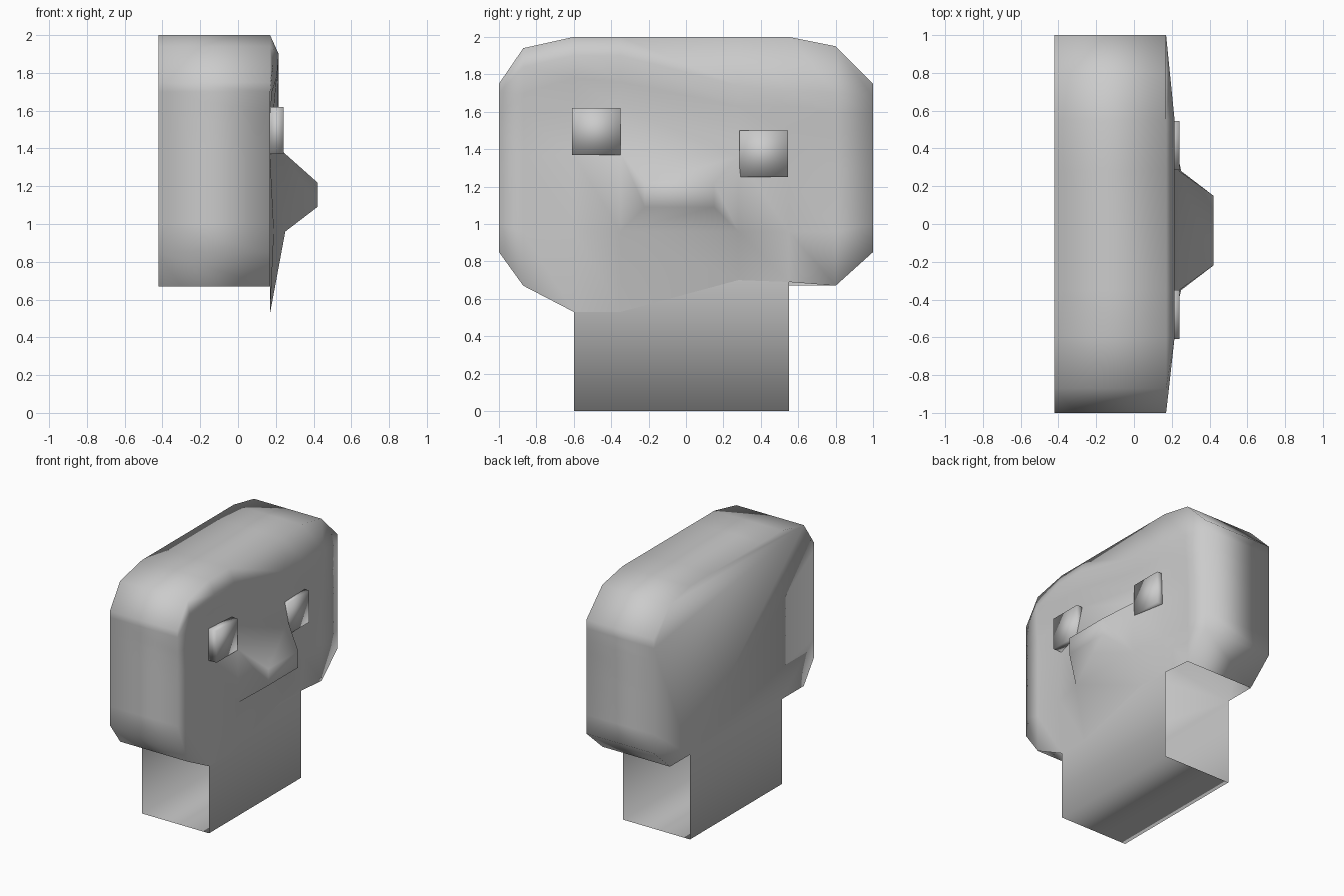
import bpy
import bmesh

old = bpy.data.objects.get("Cube")
if old:
    bpy.data.objects.remove(old, do_unlink=True)

BACK, FRONT = -0.42, 0.17

clay = bpy.data.materials.new("plain_grey")
clay.use_nodes = True
grey = (0.6, 0.6, 0.6, 1)
clay.diffuse_color = grey
clay.node_tree.nodes["Principled BSDF"].inputs["Base Color"].default_value = grey


def finish(name, bm):
    """Turn a bmesh into a smooth shaded object."""
    mesh = bpy.data.meshes.new(name)
    bm.to_mesh(mesh)
    bm.free()
    mesh.materials.append(clay)
    mesh.shade_smooth()
    obj = bpy.data.objects.new(name, mesh)
    bpy.context.collection.objects.link(obj)
    return obj


def skin(bm, first, second):
    """Fill quads between two equally long strips of vertices."""
    return [bm.faces.new((first[i], second[i], second[i + 1], first[i + 1]))
            for i in range(len(first) - 1)]


# Head: a relief sheet for the face, made of rows from crown to jaw
columns = [-1, -0.87, -0.6, -0.35, 0.28, 0.55, 0.8, 1]
flat = [0] * len(columns)
rows = [  # heights, then how far each point stands out
    ([1.75, 1.94, 2, 2, 2, 2, 1.95, 1.75], flat),                      # crown
    ([1.7, 1.84, 1.9, 1.9, 1.74, 1.71, 1.7, 1.68],
     [0, .015, .045, .045, .045, .045, .02, 0]),                       # brow top
    ([1.58, 1.7, 1.78, 1.76, 1.63, 1.63, 1.6, 1.58],
     [0, .01, .035, .04, .045, .045, .02, 0]),                         # brow edge
    ([1.5, 1.58, 1.62, 1.62, 1.5, 1.5, 1.5, 1.5],
     [0, 0, 0, .02, .04, .03, .01, 0]),                                # eye top
    ([1.3, 1.36, 1.37, 1.38, 1.36, 1.25, 1.3, 1.3],
     [0, 0, 0, .07, .07, .02, 0, 0]),                                  # nose top
    ([1, .96, .96, .96, .96, .96, .96, 1],
     [0, 0, .02, .08, .08, .02, 0, 0]),                                # nose base
    ([.85, .67, .53, .53, .7, .69, .67, .85], flat),                   # jaw
]
bm = bmesh.new()
grid = [[bm.verts.new((FRONT + out, y, z)) for y, z, out in zip(columns, heights, outs)]
        for heights, outs in rows]
strips = [skin(bm, upper, lower) for upper, lower in zip(grid, grid[1:])]

# Nose: the middle quad is replaced by a blunt pyramid
socket = strips[4][3]
base = list(socket.verts)
bm.faces.remove(socket)
tip = [bm.verts.new((0.42,
                     -0.22 if v.co.y < 0 else 0.15,
                     1.22 if v.co.z > 1.2 else 1.09)) for v in base]
skin(bm, base + base[:1], tip + tip[:1])
bm.faces.new(tip)

# Shell: outline from jaw corner over the crown, pushed to the flat back
outline = [grid[-1][1]] + [row[0] for row in reversed(grid)]
outline += grid[0][1:-1] + [row[-1] for row in grid] + [grid[-1][-2]]
rear = [bm.verts.new((BACK, v.co.y, v.co.z)) for v in outline]
skin(bm, outline, rear)

# Neck: back panel joins the head, then a floor and a front panel, ends open
LOW, HIGH = -0.6, 0.55


def edge(x, z):
    return [bm.verts.new((x, y, z)) for y in (LOW, HIGH)]


nape, heel, toe, throat = edge(BACK, 0.67), edge(BACK, 0), edge(FRONT - 0.003, 0), edge(FRONT - 0.003, 0.75)
bm.faces.new(rear + nape[::-1])
for a, b in ((nape, heel), (heel, toe), (toe, throat)):
    skin(bm, a, b)
bmesh.ops.recalc_face_normals(bm, faces=bm.faces)
finish("head_and_neck", bm)

# Eyes: two square blocks, one set higher than the other
for name, y, z in (("right_eye", -0.48, 1.495), ("left_eye", 0.415, 1.375)):
    bm = bmesh.new()
    bmesh.ops.create_cube(bm, size=1)
    bmesh.ops.scale(bm, vec=(0.07, 0.26, 0.25), verts=bm.verts)
    bmesh.ops.translate(bm, vec=(0.205, y, z), verts=bm.verts)
    finish(name, bm)
